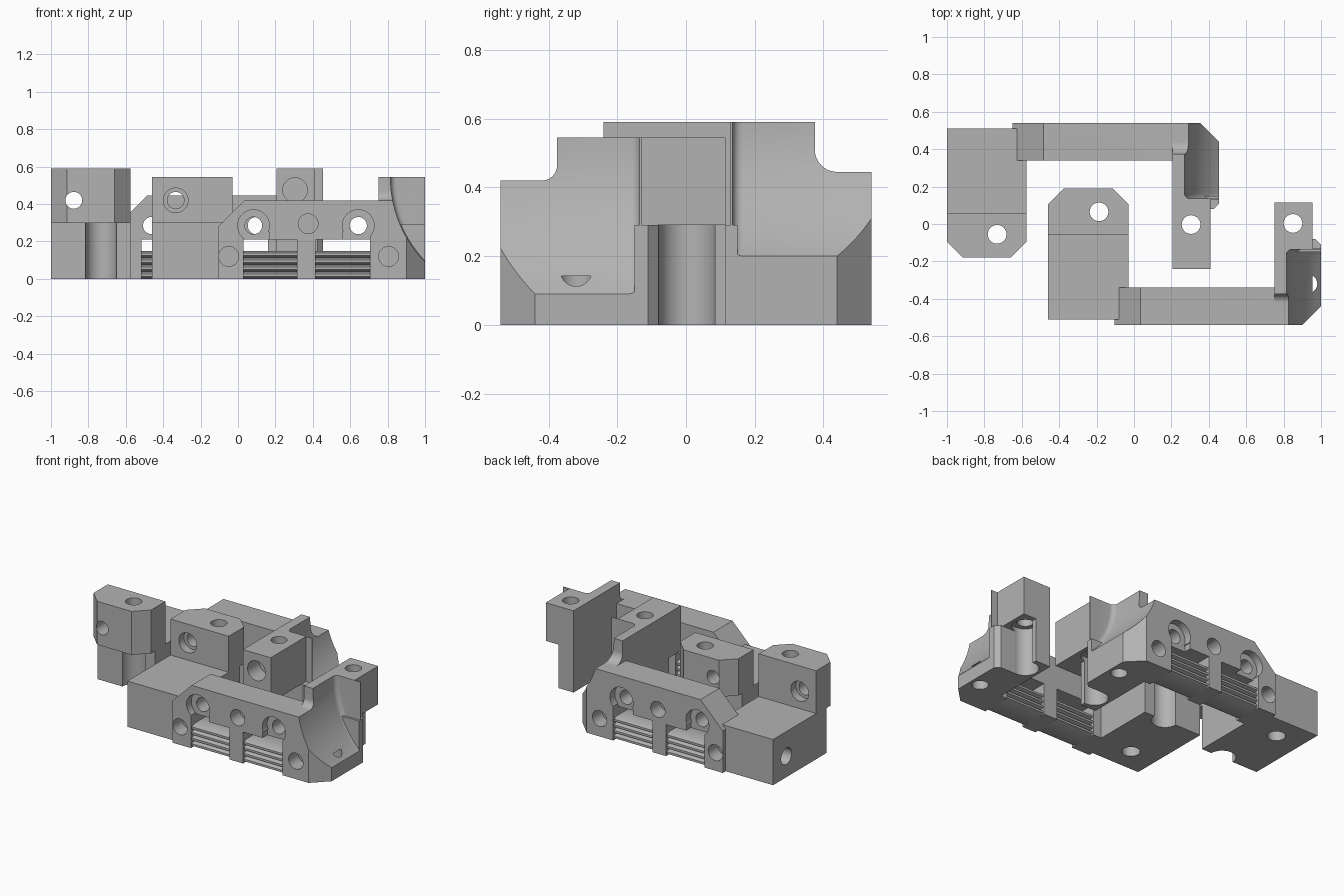
import bpy, bmesh, math
from mathutils import Matrix

if "Cube" in bpy.data.objects:
    bpy.data.objects.remove(bpy.data.objects["Cube"])

metal = bpy.data.materials.new("plain grey")
metal.use_nodes = True
grey = (0.45, 0.45, 0.45, 1)
metal.diffuse_color = grey
metal.node_tree.nodes["Principled BSDF"].inputs["Base Color"].default_value = grey


def to_object(bm, name):
    bmesh.ops.recalc_face_normals(bm, faces=bm.faces)
    mesh = bpy.data.meshes.new(name)
    bm.to_mesh(mesh)
    bm.free()
    mesh.materials.append(metal)
    ob = bpy.data.objects.new(name, mesh)
    bpy.context.collection.objects.link(ob)
    return ob


def prism(axis, points, lo, hi, name="piece"):
    """Extrude a flat outline along x (y,z points), y (x,z points) or z (x,y points)."""
    place = {"x": lambda a, b, t: (t, a, b),
             "y": lambda a, b, t: (a, t, b),
             "z": lambda a, b, t: (a, b, t)}[axis]
    bm = bmesh.new()
    ends = [[bm.verts.new(place(a, b, t)) for a, b in points] for t in (lo, hi)]
    bm.faces.new(ends[0])
    bm.faces.new(ends[1][::-1])
    n = len(points)
    for i in range(n):
        j = (i + 1) % n
        bm.faces.new((ends[0][i], ends[0][j], ends[1][j], ends[1][i]))
    return to_object(bm, name)


def box(x0, x1, y0, y1, z0, z1):
    return prism("z", [(x0, y0), (x1, y0), (x1, y1), (x0, y1)], z0, z1)


def circle(a, b, r, n=32):
    return [(a + r * math.cos(math.tau * i / n), b + r * math.sin(math.tau * i / n))
            for i in range(n)]


def hole(axis, a, b, r, lo, hi):
    return prism(axis, circle(a, b, r), lo, hi)


def combine(body, pieces, operation):
    bpy.context.view_layer.objects.active = body
    for piece in pieces:
        mod = body.modifiers.new("join", "BOOLEAN")
        mod.operation, mod.solver, mod.object = operation, "EXACT", piece
        bpy.ops.object.modifier_apply(modifier=mod.name)
        bpy.data.objects.remove(piece)


def scoop_cutter(top, floor):
    """Large round cutter whose inner rim is filleted."""
    dx, dz = 0.185, top - floor
    radius = (dx * dx + dz * dz) / (2 * dx)
    ob = prism("y", circle(0.815 + radius, top, radius, 128), -0.7, -0.135)
    bm = bmesh.new()
    bm.from_mesh(ob.data)
    rim = [e for e in bm.edges if all(v.co.y > -0.2 for v in e.verts)]
    bmesh.ops.bevel(bm, geom=rim, offset=0.03, segments=5, profile=0.5, affect="EDGES")
    bm.to_mesh(ob.data)
    bm.free()
    return ob


def finish(ob, shift, mirrored):
    """Move a part into place; the rear half is a mirrored copy."""
    ob.data.transform(Matrix.Translation((shift, 0, 0)))
    if mirrored:
        ob.data.transform(Matrix.Diagonal((1, -1, 1, 1)))
        ob.data.flip_normals()
    bpy.ops.object.select_all(action="DESELECT")
    ob.select_set(True)
    bpy.context.view_layer.objects.active = ob
    bpy.ops.object.shade_smooth_by_angle(angle=math.radians(25))


def clamp(name, top, bar_top, floor, left, tower_end, hole_y, arm_end, shift, mirrored):
    # long bar with a sloped shoulder
    slope = bar_top - 0.28
    body = prism("y", [(-0.105, 0), (1, 0), (1, bar_top), (-0.105 + slope, bar_top),
                       (-0.105, 0.28)], -0.54, -0.34, name + "_body")

    # fin outline, with a concave fillet rising from the bar
    r = top - bar_top - 0.08
    fillet = [(-0.375 - r + r * math.sin(t), bar_top + r - r * math.cos(t))
              for t in [math.pi / 2 * i / 8 for i in range(9)]]
    fin = prism("x", [(-0.54, 0), (-0.54, bar_top)] + fillet +
                [(-0.375, top), (-0.13, top), (-0.13, 0)], 0.75, 1)
    wall = prism("z", [(0.75, -0.15), (1, -0.15), (1, -0.11), (0.97, -0.08),
                       (0.75, -0.08)], 0, 0.29)
    post = box(0.75, 0.86, -0.1, 0.115, 0, 0.3)
    arm = box(0.75, 0.955, -0.135, arm_end, 0.29, top)

    # low block and the chamfered tower behind it
    right = -0.03
    block = box(left, right, -0.51, hole_y, 0, 0.305)
    c = 0.085
    tower = prism("z", [(left, -0.055), (right, -0.055), (right, tower_end - c),
                        (right - c, tower_end), (left + c, tower_end),
                        (left, tower_end - c)], 0.3, top)
    combine(body, [fin], "UNION")
    combine(body, [scoop_cutter(top, floor)], "DIFFERENCE")
    combine(body, [wall, post, arm, block, tower], "UNION")

    cuts = [prism("z", [(0.9, -0.54), (0.9, -0.6), (1.1, -0.6), (1.1, -0.34)], -0.1, 0.7)]
    # vertical screw holes with wider channels below
    cuts += [hole("z", 0.85, 0.003, 0.05, -0.1, 0.8),
             hole("z", 0.85, 0.003, 0.082, -0.1, 0.32),
             hole("z", -0.187, hole_y, 0.05, -0.1, 0.8),
             hole("z", -0.187, hole_y, 0.083, -0.1, 0.306)]
    # blind holes underneath and on the end of the block
    cuts += [hole("z", 0.93, -0.32, 0.05, -0.1, 0.142),
             hole("z", -0.27, -0.35, 0.055, -0.1, 0.14),
             hole("x", -0.37, 0.14, 0.055, left - 0.1, left + 0.12)]
    # tower cross hole with counterbore
    cuts += [hole("y", -0.333, 0.42, 0.045, -0.3, 0.4),
             hole("y", -0.333, 0.42, 0.066, -0.3, 0.0)]
    # plain round holes on the face of the bar
    for x, z in ((-0.05, 0.12), (0.805, 0.12), (0.375, 0.295)):
        cuts.append(hole("y", x, z, 0.053, -0.7, -0.44))
    # windows and the counterbored holes opening into them
    for x0, x1, cx, t0, t1 in ((0.03, 0.315, 0.083, 0.0, 0.165),
                               (0.415, 0.705, 0.643, 0.56, 0.728)):
        cuts += [box(x0, x1, -0.7, -0.3, -0.1, 0.21),
                 hole("y", cx, 0.285, 0.046, -0.7, -0.3),
                 hole("y", cx, 0.285, 0.085, -0.7, -0.49),
                 box(max(t0, x0), min(t1, x1), -0.7, -0.49, 0.15, 0.25)]
    if arm_end > 0.2:
        cuts.append(hole("y", 0.85, 0.475, 0.066, 0.12, 0.5))
    combine(body, cuts, "DIFFERENCE")
    finish(body, shift, mirrored)

    # ridged inserts in the windows
    steps, pitch = 4, 0.0375
    outer, inner = [], []
    for i in range(steps):
        z = i * pitch
        outer += [(-0.5, z), (-0.53, z + 0.012), (-0.53, z + 0.026)]
        inner += [(-0.38, z), (-0.35, z + 0.012), (-0.35, z + 0.026)]
    z = steps * pitch
    outline = outer + [(-0.5, z), (-0.38, z)] + inner[::-1]
    for i, (x0, x1) in enumerate(((0.025, 0.32), (0.41, 0.71))):
        finish(prism("x", outline, x0, x1, f"{name}_ridges_{i + 1}"), shift, mirrored)


clamp("front_clamp", 0.545, 0.42, 0.09, -0.46, 0.19, 0.065, 0.115, 0, False)
clamp("rear_clamp", 0.59, 0.445, 0.2, -0.455, 0.18, 0.055, 0.24, -0.545, True)
